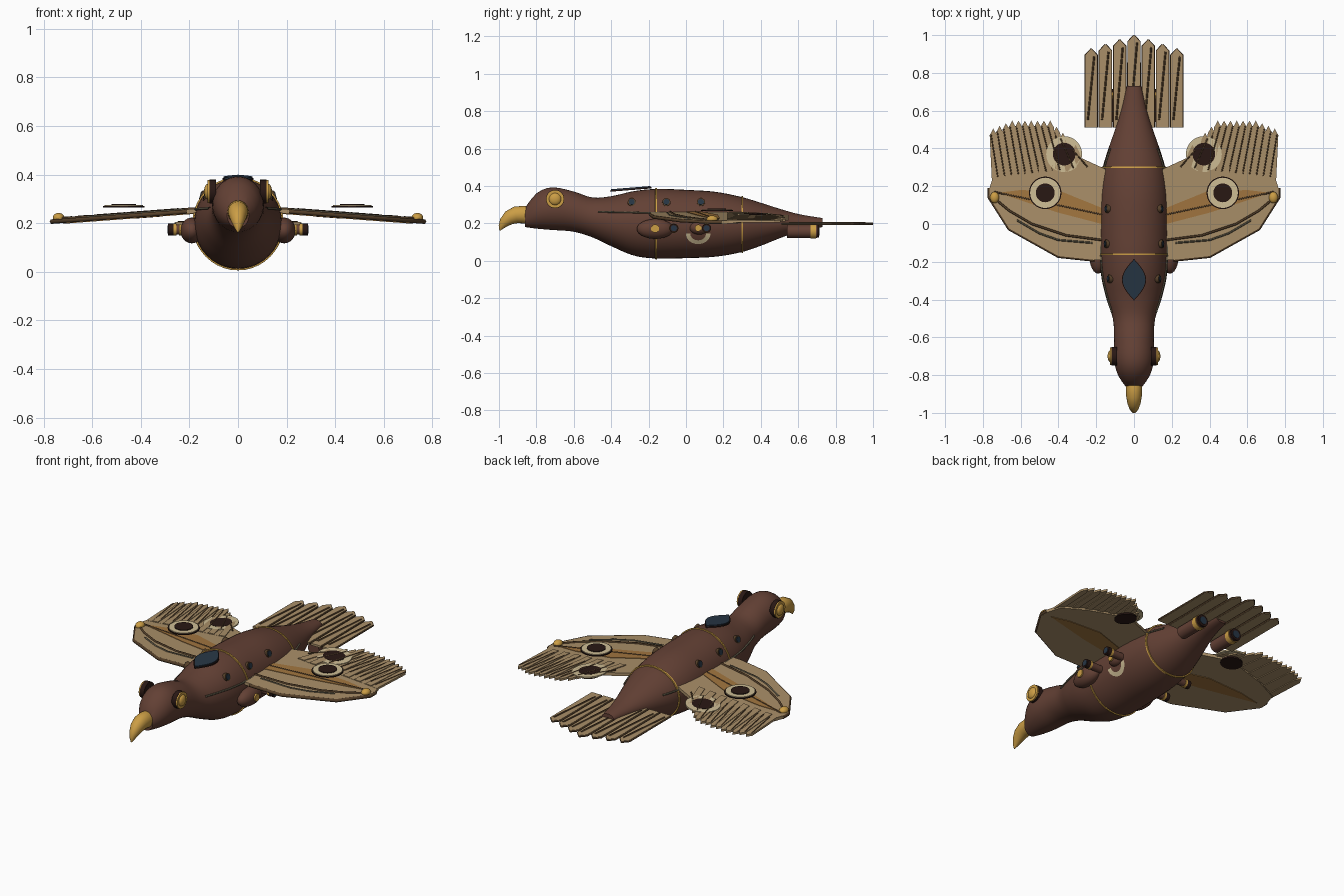
import bpy, bmesh, math
from mathutils import Vector, Matrix

if "Cube" in bpy.data.objects:
    bpy.data.objects.remove(bpy.data.objects["Cube"])

def mat(name, r, g, b):
    m = bpy.data.materials.new(name)
    m.diffuse_color = (r, g, b, 1)
    m.use_nodes = True
    m.node_tree.nodes["Principled BSDF"].inputs["Base Color"].default_value = m.diffuse_color
    return m

BROWN = mat("brown hull", .125, .052, .035)
TAN = mat("tan canvas", .40, .275, .14)
GOLD = mat("gold brass", .60, .34, .06)
ORANGE = mat("orange band", .36, .18, .05)
PALE = mat("pale cream", .62, .51, .30)
DARK = mat("dark brown", .022, .009, .007)
GLASS = mat("blue glass", .020, .036, .058)
GREY = mat("grey stitching", .11, .095, .06)
WOOD = mat("wood trim", .09, .05, .022)

def finish(name, bm, m, smooth=True):
    bmesh.ops.recalc_face_normals(bm, faces=bm.faces)
    me = bpy.data.meshes.new(name)
    bm.to_mesh(me)
    bm.free()
    me.materials.append(m)
    ob = bpy.data.objects.new(name, me)
    bpy.context.collection.objects.link(ob)
    if smooth:
        bpy.context.view_layer.objects.active = ob
        ob.select_set(True)
        bpy.ops.object.shade_smooth_by_angle(angle=math.radians(40))
        ob.select_set(False)
    return ob

def skin(name, rings, m, cap=True):
    bm = bmesh.new()
    vs = [[bm.verts.new(p) for p in r] for r in rings]
    n = len(rings[0])
    for a, b in zip(vs, vs[1:]):
        for i in range(n):
            bm.faces.new((a[i], a[(i + 1) % n], b[(i + 1) % n], b[i]))
    if cap:
        bm.faces.new(vs[0])
        bm.faces.new(vs[-1])
    return finish(name, bm, m)

def plate(name, pts, z, t, m):
    """Flat outline extruded by t, centred on height function z(x, y)."""
    bm = bmesh.new()
    lo = [bm.verts.new((x, y, z(x, y) - t / 2)) for x, y in pts]
    hi = [bm.verts.new((x, y, z(x, y) + t / 2)) for x, y in pts]
    bm.faces.new(lo)
    bm.faces.new(hi)
    for i in range(len(pts)):
        j = (i + 1) % len(pts)
        bm.faces.new((lo[i], lo[j], hi[j], hi[i]))
    return finish(name, bm, m, False)

def rod(name, a, b, r, m, r2=None, seg=24):
    a, b = Vector(a), Vector(b)
    q = (b - a).to_track_quat('Z', 'Y').to_matrix().to_4x4()
    bm = bmesh.new()
    bmesh.ops.create_cone(bm, cap_ends=True, segments=seg, radius1=r,
                          radius2=r if r2 is None else r2, depth=(b - a).length,
                          matrix=Matrix.Translation((a + b) / 2) @ q)
    return finish(name, bm, m)

def ball(name, c, size, m):
    bm = bmesh.new()
    bmesh.ops.create_uvsphere(bm, u_segments=24, v_segments=14, radius=1,
                              matrix=Matrix.Translation(c) @ Matrix.Diagonal((*size, 1)))
    return finish(name, bm, m)

def tube(name, pts, r, m):
    cu = bpy.data.curves.new(name, 'CURVE')
    cu.dimensions = '3D'
    cu.bevel_depth = r
    cu.bevel_resolution = 1
    sp = cu.splines.new('POLY')
    sp.points.add(len(pts) - 1)
    for p, c in zip(sp.points, pts):
        p.co = (*c, 1)
    tmp = bpy.data.objects.new(name, cu)
    me = bpy.data.meshes.new_from_object(tmp)
    bpy.data.objects.remove(tmp)
    me.materials.clear()
    me.materials.append(m)
    bpy.context.collection.objects.link(bpy.data.objects.new(name, me))

def circle(cx, cy, r, n=32):
    return [(cx + r * math.cos(2 * math.pi * i / n), cy + r * math.sin(2 * math.pi * i / n)) for i in range(n)]

# Hull: y, half width, bottom, top
HULL = [(-.86, .045, .18, .285), (-.80, .085, .172, .36), (-.72, .105, .165, .392), (-.60, .105, .155, .37),
        (-.50, .112, .125, .338), (-.40, .145, .078, .345), (-.28, .173, .028, .372), (-.16, .182, .012, .384),
        (0, .185, .014, .379), (.16, .182, .022, .368), (.30, .165, .047, .34), (.40, .135, .08, .31),
        (.50, .10, .12, .278), (.60, .068, .155, .25), (.73, .038, .18, .228)]

def hull(y):
    k = max(i for i in range(len(HULL) - 1) if HULL[i][0] <= y or i == 0)
    slope = lambda i, c: ((HULL[min(i + 1, 14)][c] - HULL[max(i - 1, 0)][c]) /
                          (HULL[min(i + 1, 14)][0] - HULL[max(i - 1, 0)][0]))
    h = HULL[k + 1][0] - HULL[k][0]
    t = min((y - HULL[k][0]) / h, 1)
    w, lo, hi = [(2*t**3 - 3*t*t + 1) * HULL[k][c] + (t**3 - 2*t*t + t) * h * slope(k, c)
                 + (3*t*t - 2*t**3) * HULL[k + 1][c] + (t**3 - t*t) * h * slope(k + 1, c) for c in (1, 2, 3)]
    return w, (lo + hi) / 2, (hi - lo) / 2

def hull_ring(y, off=0, n=40):
    w, c, h = hull(y)
    return [((w + off) * math.cos(2 * math.pi * i / n), y, c + (h + off) * math.sin(2 * math.pi * i / n)) for i in range(n)]

def hull_x(y, z):
    w, c, h = hull(y)
    return w * math.sqrt(max(0, 1 - ((z - c) / h) ** 2))

skin("hull", [hull_ring(-.86 + 1.59 * i / 53) for i in range(54)], BROWN)
for y in (-.16, .30):
    skin("hull_seam", [hull_ring(y - .005, -.005), hull_ring(y - .004, .006),
                       hull_ring(y + .004, .006), hull_ring(y + .005, -.005)], GOLD)

# Hooked beak along a bent path
path = [(-.835, .24, .046), (-.87, .247, .047), (-.91, .245, .045), (-.945, .230, .039), (-.972, .205, .028), (-.988, .18, .015), (-.995, .162, .003)]
rings = []
for i, (y, z, r) in enumerate(path):
    a, b = path[max(i - 1, 0)], path[min(i + 1, 6)]
    d = Vector((0, b[0] - a[0], b[1] - a[1])).normalized()
    up = Vector((0, -d.z, d.y))
    rings.append([Vector((.92 * r * math.cos(t * math.pi / 10), y, z)) + up * r * math.sin(t * math.pi / 10) for t in range(20)])
skin("beak", rings, GOLD)

# Canopy window on the back
lens = [(.06 * math.sin(math.pi * i / 12), -.40 + .21 * i / 12) for i in range(13)]
lens += [(-x, y) for x, y in reversed(lens[1:-1])]
canopy = lambda x, y: .378 + (y + .4) * .08
plate("canopy_glass", lens, canopy, .009, GLASS)
plate("canopy_frame", [(x * 1.07, -.295 + (y + .295) * 1.05) for x, y in lens], lambda x, y: canopy(x, y) - .005, .007, DARK)

wing_z = lambda x, y: .25 - .075 * (abs(x) - .18)
for s in (1, -1):
    side = "right" if s > 0 else "left"
    P = lambda pts: [(s * x, y) for x, y in pts]
    on_wing = lambda pts, d: [(s * x, y, wing_z(x, y) + d) for x, y in pts]

    # Eyes
    rod(side + "_eye_rim", (s * .09, -.70, .33), (s * .118, -.70, .33), .049, DARK)
    rod(side + "_eye_ring", (s * .116, -.70, .33), (s * .126, -.70, .33), .047, GOLD)
    ball(side + "_eye", (s * .122, -.70, .33), (.018, .033, .033), GOLD)

    # Portholes
    for y in (-.29, -.105, .08):
        x = hull_x(y, .312)
        rod(side + "_porthole_rim", (s * (x - .02), y, .305), (s * (x + .008), y, .314), .022, WOOD)
        rod(side + "_porthole_glass", (s * x, y, .312), (s * (x + .011), y, .315), .016, GLASS)

    # Stitching along the flank
    ys = [-.47 + .03 * i for i in range(30)]
    tube(side + "_flank_stitch", [(s * (hull_x(y, .262 - .02 * (y + .47)) + .003), y, .262 - .02 * (y + .47)) for y in ys], .005, GREY)

    # Cream half ring on the lower flank
    bm = bmesh.new()
    rows = []
    for i in range(17):
        a = math.pi + math.pi * i / 16
        row = []
        for r in (.042, .066):
            y, z = .065 + r * math.cos(a), .145 + r * .85 * math.sin(a)
            row.append(bm.verts.new((s * (hull_x(y, z) + .005), y, z)))
        rows.append(row)
    for a, b in zip(rows, rows[1:]):
        bm.faces.new((a[0], a[1], b[1], b[0]))
    finish(side + "_flank_ring", bm, PALE)

    # Wing canvas, coloured band, spar and trim
    front = [(.15, -.19), (.21, -.19), (.40, -.17), (.66, -.025), (.765, .14)]
    plate(side + "_wing", P(front + [(.765, .19), (.74, .27), (.60, .33), (.36, .385), (.27, .345), (.15, .29)]), wing_z, .018, TAN)
    plate(side + "_wing_band", P([(.17, .0), (.40, .06), (.72, .165), (.60, .18), (.38, .17), (.17, .085)]), wing_z, .024, ORANGE)
    tube(side + "_wing_trim", on_wing(front[1:] + [(.765, .19)], 0), .010, WOOD)
    tube(side + "_wing_spar", on_wing([(.17, -.085), (.36, -.06), (.54, .0), (.66, .07), (.75, .145)], .010), .006, WOOD)
    tube(side + "_wing_stitch", on_wing([(.22, -.10), (.40, -.085), (.50, -.05), (.62, .02)], .009), .005, GREY)
    tube(side + "_wing_rib", on_wing([(.17, .05), (.45, .11), (.74, .17)], .010), .005, WOOD)
    ball(side + "_wing_tip_knob", (s * .738, .14, .222), (.024, .03, .02), GOLD)

    # Wing feathers with dark quills
    for i in range(14):
        tx = .745 - .0335 * i
        ty = .505 + .014 * min(i, 3) if i < 10 else .547 - .032 * (i - 9)
        bx, w, lift = tx - .012 - .003 * i, .019, .004 + .004 * (i % 2)
        fz = lambda x, y, l=lift: wing_z(x, y) + l
        plate(side + "_wing_feather", P([(bx - w, .22), (bx + w, .22), (tx + w, ty - .035), (tx, ty), (tx - w, ty - .035)]), fz, .012, TAN)
        tube(side + "_wing_quill", on_wing([(bx - .012, .25 + .004 * i), (tx + .012, ty - .03)], lift + .005), .004, WOOD)

    # Upper and rear roundels
    for r, z, m in ((.086, .268, DARK), (.080, .272, PALE), (.050, .276, DARK)):
        plate(side + "_roundel", P(circle(.47, .165, r)), lambda x, y: z, .006, m)
    for r, d, m in ((.095, .010, PALE), (.060, .011, DARK)):
        plate(side + "_rear_roundel", P(circle(.37, .37, r)), lambda x, y: wing_z(x, y) + d, .008, m)
    plate(side + "_under_roundel", P(circle(.37, .37, .06)), lambda x, y: wing_z(x, y) - .009, .008, DARK)

    # Side pods with outward nozzles
    ball(side + "_pod", (s * .19, -.165, .17), (.047, .098, .053), BROWN)
    rod(side + "_pod_hub", (s * .22, -.165, .172), (s * .242, -.165, .172), .022, GOLD)
    for y in (-.065, .11):
        rod(side + "_nozzle", (s * .15, y, .174), (s * .275, y, .174), .021, BROWN)
        rod(side + "_nozzle_rim", (s * .265, y, .174), (s * .288, y, .174), .024, DARK)
        rod(side + "_nozzle_band", (s * .252, y, .174), (s * .265, y, .174), .025, GOLD)
        rod(side + "_nozzle_glass", (s * .28, y, .174), (s * .290, y, .174), .016, GLASS)
    ball(side + "_rear_pod", (s * .18, .07, .175), (.035, .05, .035), BROWN)
    rod(side + "_rear_pod_hub", (s * .20, .065, .175), (s * .22, .065, .175), .018, GOLD)

    # Tail thrusters
    x = s * .115
    rod(side + "_thruster", (x, .54, .157), (x, .70, .157), .036, BROWN)
    rod(side + "_thruster_band", (x, .665, .157), (x, .695, .157), .039, GOLD)
    rod(side + "_thruster_end", (x, .69, .157), (x, .712, .157), .034, DARK)
    rod(side + "_thruster_glass", (x, .70, .157), (x, .715, .157), .022, GLASS)

# Tail feathers
tail_z = lambda x, y: .198
for i in range(-3, 4):
    x, tip, w = i * .0755, 1.0 - .024 * abs(i), .031
    plate("tail_feather", [(x - w, .51), (x + w, .51), (x + w, tip - .035), (x, tip), (x - w, tip - .035)], tail_z, .012, TAN)
    tube("tail_quill", [(x - .018, .55, .204), (x + .016, tip - .04, .204)], .005, WOOD)
    for e in (-w, w):
        tube("tail_feather_edge", [(x + e, .51, .198), (x + e, tip - .035, .198), (x, tip - .002, .198)], .005, WOOD)
